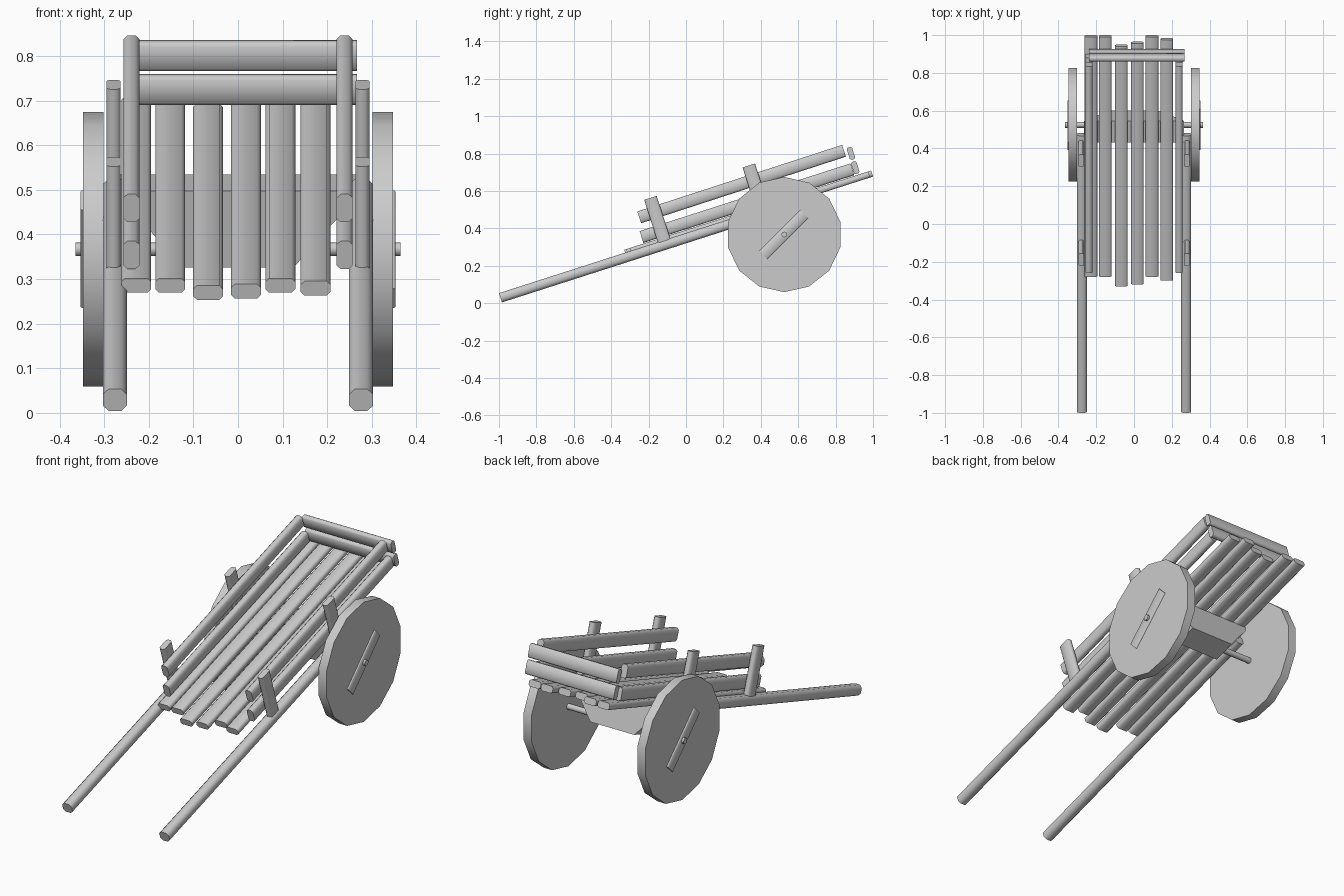
import bpy, bmesh, math
from mathutils import Vector, Matrix

if "Cube" in bpy.data.objects:
    bpy.data.objects.remove(bpy.data.objects["Cube"])

TILT = math.radians(17.8)
U = Vector((0, math.cos(TILT), math.sin(TILT)))    # along the cart bed
W = Vector((0, -math.sin(TILT), math.cos(TILT)))   # normal to the cart bed
X = Vector((1, 0, 0))


def finish(bm, name, angle=50):
    bmesh.ops.recalc_face_normals(bm, faces=bm.faces)
    mesh = bpy.data.meshes.new(name)
    bm.to_mesh(mesh)
    bm.free()
    ob = bpy.data.objects.new(name, mesh)
    bpy.context.collection.objects.link(ob)
    bpy.ops.object.select_all(action='DESELECT')
    bpy.context.view_layer.objects.active = ob
    ob.select_set(True)
    bpy.ops.object.shade_smooth_by_angle(angle=math.radians(angle))
    return ob


def prism(name, profile, p0, p1, side, angle=50):
    """Extrude a closed profile (side, up) from p0 to p1."""
    p0, p1 = Vector(p0), Vector(p1)
    side = side.normalized()
    up = side.cross((p1 - p0).normalized())
    bm = bmesh.new()
    rings = [[bm.verts.new(p + side * a + up * b) for a, b in profile] for p in (p0, p1)]
    n = len(profile)
    for i in range(n):
        j = (i + 1) % n
        bm.faces.new((rings[0][i], rings[0][j], rings[1][j], rings[1][i]))
    bm.faces.new(rings[0])
    bm.faces.new(rings[1])
    return finish(bm, name, angle)


def beam(name, p0, p1, side, width, thick, cut=0.25):
    """Timber with chamfered long edges."""
    a, b = width / 2, thick / 2
    c = min(width, thick) * cut
    prof = [(a, c - b), (a, b - c), (a - c, b), (c - a, b),
            (-a, b - c), (-a, c - b), (c - a, -b), (a - c, -b)]
    return prism(name, prof, p0, p1, side)


def bed(x, y):
    return (x, y, 0.268 + 0.321 * (y + 0.33))


# floor planks of uneven length
planks = [(-0.228, -0.275, 0.995), (-0.152, -0.275, 0.995), (-0.067, -0.325, 0.945),
          (0.018, -0.315, 0.96), (0.095, -0.275, 0.995), (0.174, -0.295, 0.98)]
for i, (x, y0, y1) in enumerate(planks):
    beam(f"floor_plank_{i + 1}", bed(x, y0), bed(x, y1), X, 0.067, 0.034)

for s, tag in ((-1, "left"), (1, "right")):
    # long pulling shaft
    beam(f"shaft_{tag}", (s * 0.276, -0.992, 0.029), (s * 0.276, 0.475, 0.5), X, 0.054, 0.052)
    # side rails
    beam(f"lower_rail_{tag}", (s * 0.239, -0.238, 0.354), (s * 0.239, 0.89, 0.716), X, 0.036, 0.066)
    beam(f"upper_rail_{tag}", (s * 0.239, -0.25, 0.459), (s * 0.239, 0.845, 0.815), X, 0.036, 0.066)
    # posts holding the rails
    for where, y, z in (("front", -0.153, 0.447), ("rear", 0.373, 0.62)):
        c = Vector((s * 0.279, y, z))
        beam(f"{where}_post_{tag}", c - W * 0.122, c + W * 0.122, X, 0.031, 0.07)
    # solid wheel disc
    rim = [(0.308 * math.cos(math.tau * (i + 0.5) / 14 + math.pi / 2 + math.pi / 14),
            0.308 * math.sin(math.tau * (i + 0.5) / 14 + math.pi / 2 + math.pi / 14))
           for i in range(14)]
    prism(f"wheel_{tag}", rim, (s * 0.301, 0.525, 0.367), (s * 0.347, 0.525, 0.367),
          Vector((0, 1, 0)))
    # diagonal brace on the wheel face
    d = Vector((0, s, 1)).normalized() * 0.155
    c = Vector((s * 0.342, 0.522, 0.367))
    beam(f"wheel_brace_{tag}", c - d, c + d, X, 0.022, 0.062, 0.15)

# tail boards
for name, y, z in (("upper_tail_board", 0.882, 0.801), ("lower_tail_board", 0.905, 0.725)):
    beam(name, (-0.237, y, z), (0.267, y, z), U, 0.03, 0.068)

# axle
pin = [(0.0155 * math.cos(math.tau * i / 8), 0.0155 * math.sin(math.tau * i / 8)) for i in range(8)]
prism("axle", pin, (-0.364, 0.525, 0.367), (0.364, 0.525, 0.367), Vector((0, 1, 0)))

# tapered axle block under the bed
c = Vector((0, 0.515, 0.43))
block = [(-0.265, 0.09), (-0.25, 0.055), (-0.2, 0.0), (-0.125, -0.09),
         (0.125, -0.09), (0.2, 0.0), (0.25, 0.055), (0.265, 0.09)]
prism("axle_block", [(-a, -b) for a, b in block][::-1] if X.cross(U).dot(W) < 0 else
      [(a, b) for a, b in block], c + U * 0.06, c - U * 0.06, -X, 40)
